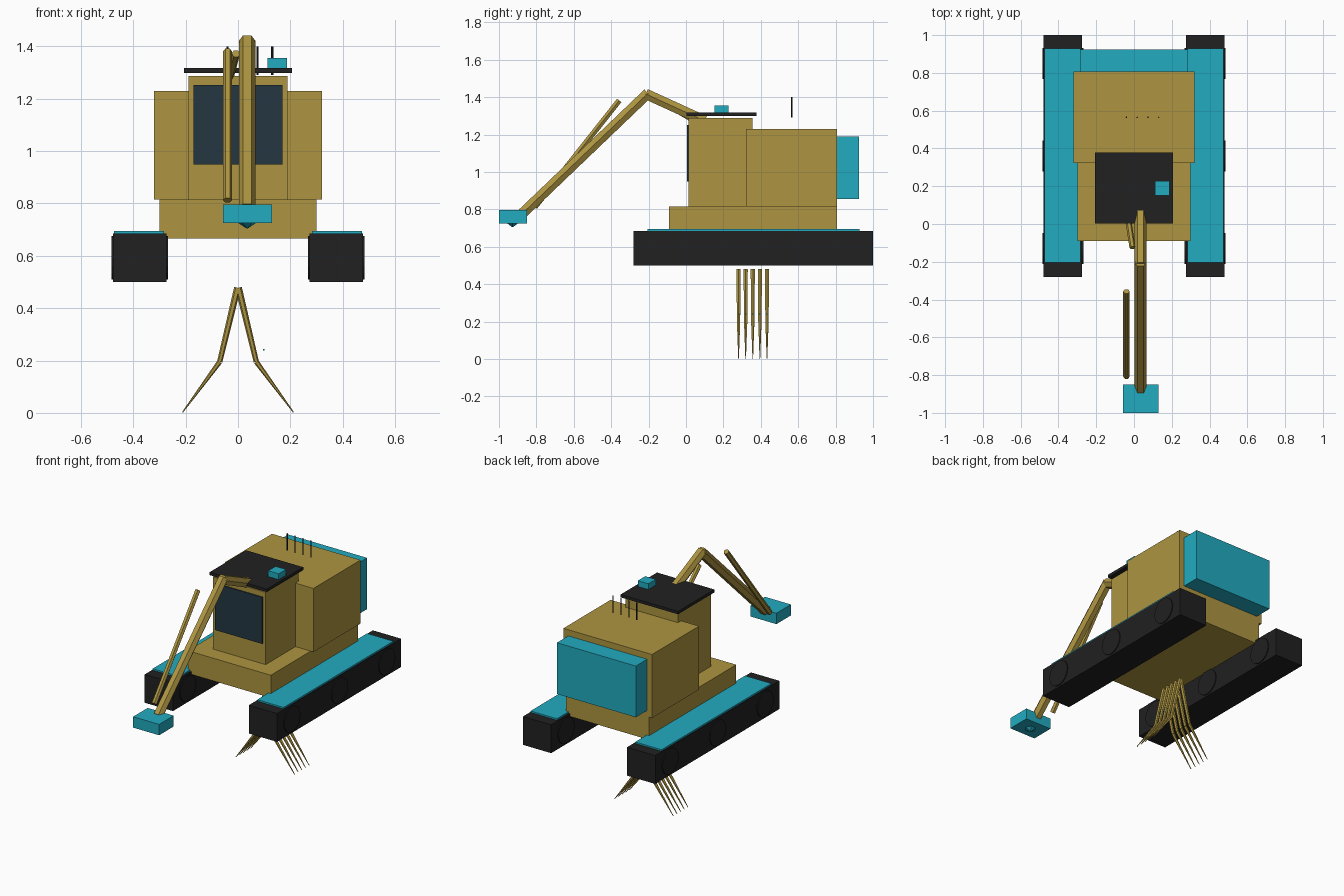
import bpy
import math
from mathutils import Vector

if "Cube" in bpy.data.objects:
    bpy.data.objects.remove(bpy.data.objects["Cube"], do_unlink=True)


def material(name, r, g, b):
    m = bpy.data.materials.new(name)
    m.use_nodes = True
    m.diffuse_color = (r, g, b, 1)
    m.node_tree.nodes["Principled BSDF"].inputs["Base Color"].default_value = (r, g, b, 1)
    return m


OCHRE = material("ochre paint", 0.42, 0.30, 0.053)
TEAL = material("teal paint", 0.016, 0.41, 0.53)
BLACK = material("black rubber", 0.015, 0.015, 0.015)
GLASS = material("dark glass", 0.018, 0.037, 0.054)


def finish(name, mat):
    ob = bpy.context.object
    ob.name = name
    ob.data.materials.append(mat)
    return ob


def box(name, mat, xs, ys, zs):
    """Box spanning the given ranges."""
    spans = (xs, ys, zs)
    bpy.ops.mesh.primitive_cube_add(size=1, location=[(a + b) / 2 for a, b in spans])
    ob = finish(name, mat)
    size = [b - a for a, b in spans]
    for v in ob.data.vertices:
        v.co = Vector([c * s for c, s in zip(v.co, size)])
    return ob


def rod(name, mat, start, end, r1, r2=None, sides=6):
    """Straight or tapered rod between two points, a corner facing sideways."""
    a, b = Vector(start), Vector(end)
    d = b - a
    bpy.ops.mesh.primitive_cone_add(vertices=sides, radius1=r1,
                                    radius2=r1 if r2 is None else r2, depth=d.length)
    ob = finish(name, mat)
    z = d.normalized()
    side = Vector((1, 0, 0)) if abs(z.x) < 0.9 else Vector((0, 1, 0))
    x = z.cross(side).normalized()
    y = z.cross(x)
    mid = (a + b) / 2
    for v in ob.data.vertices:
        v.co = mid + x * v.co.x + y * v.co.y + z * v.co.z
    return ob


# Tracks, wheels and fenders
for s, label in ((1, "left"), (-1, "right")):
    def span(a, b):
        return tuple(sorted((s * a, s * b)))
    box(label + "_track", BLACK, span(0.274, 0.478), (-0.28, 1.0), (0.5, 0.685))
    box(label + "_fender", TEAL, span(0.283, 0.473), (-0.205, 0.928), (0.68, 0.695))
    for i, y in enumerate((-0.13, 0.36, 0.85)):
        rod(f"{label}_wheel_{i}", BLACK, (s * 0.268, y, 0.592), (s * 0.484, y, 0.592),
            0.083, sides=16)

# Hull
box("base_deck", OCHRE, (-0.3, 0.3), (-0.09, 0.808), (0.667, 0.815))
box("engine_body", OCHRE, (-0.32, 0.32), (0.322, 0.808), (0.815, 1.23))
box("counterweight", TEAL, (-0.285, 0.285), (0.808, 0.925), (0.855, 1.19))

# Cab
box("cab", OCHRE, (-0.19, 0.19), (0.014, 0.355), (0.815, 1.287))
box("windscreen", GLASS, (-0.17, 0.17), (0.006, 0.015), (0.948, 1.252))
box("cab_roof", BLACK, (-0.207, 0.207), (0.003, 0.378), (1.298, 1.317))
box("roof_beacon", TEAL, (0.112, 0.188), (0.152, 0.228), (1.317, 1.355))
for i in range(4):
    x = -0.04 + i * 0.057
    rod(f"antenna_{i}", BLACK, (x, 0.565, 1.29), (x, 0.565, 1.4), 0.004)

# Arm with hydraulic rams and tool head
rod("boom", OCHRE, (0.035, 0.10, 1.273), (0.035, -0.215, 1.417), 0.032)
rod("arm", OCHRE, (0.035, -0.203, 1.421), (0.035, -0.875, 0.778), 0.032)
rod("arm_ram", OCHRE, (-0.04, -0.357, 1.382), (-0.04, -0.808, 0.812), 0.017)
rod("boom_ram", OCHRE, (-0.008, -0.125, 1.372), (-0.035, 0.05, 1.27), 0.016)
box("tool_head", TEAL, (-0.058, 0.13), (-1.0, -0.85), (0.725, 0.796))
rod("tool_tip", TEAL, (0.035, -0.927, 0.726), (0.035, -0.927, 0.705), 0.035, 0.003)

# Hanging claw fingers under the hull
for i in range(5):
    y = 0.281 + i * 0.038
    for s, label in ((1, "left"), (-1, "right")):
        knee = (s * 0.07, y, 0.195)
        rod(f"{label}_finger_{i}", OCHRE, (s * 0.002, y, 0.478), knee, 0.013, 0.010)
        rod(f"{label}_fingertip_{i}", OCHRE, knee, (s * 0.212, y, 0.002), 0.010, 0.002)
    box(f"finger_sensor_{i}", TEAL, (0.095, 0.101), (y - 0.004, y + 0.004), (0.238, 0.244))
